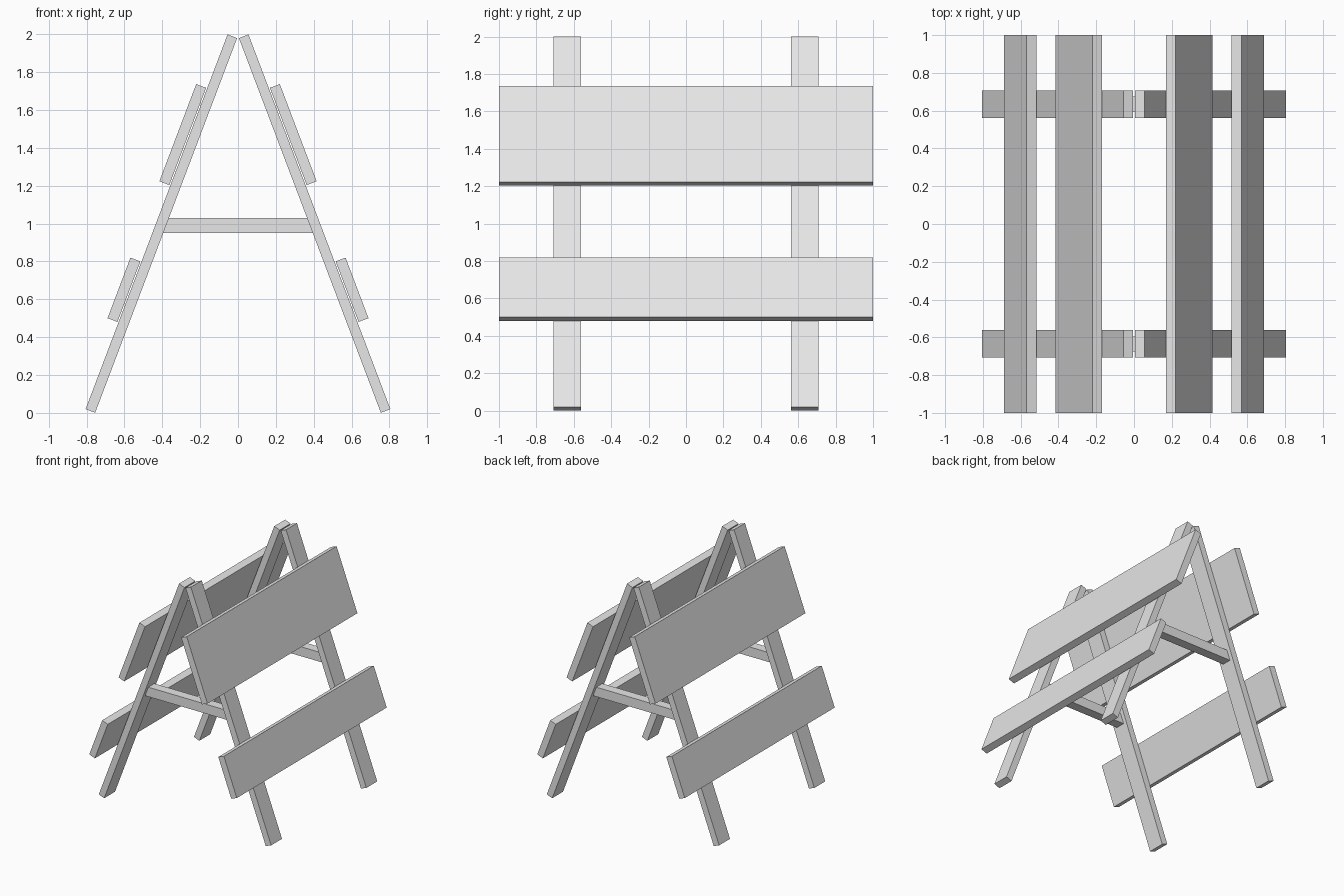
import bpy
from math import radians
from mathutils import Matrix, Vector

if "Cube" in bpy.data.objects:
    bpy.data.objects.remove(bpy.data.objects["Cube"])

TILT = radians(20.75)
LEG_LENGTH, LEG_THICK, LEG_WIDTH = 2.117, 0.054, 0.145
LEG_Y = 0.635

grey = bpy.data.materials.new("plain_grey")
grey.use_nodes = True
grey.diffuse_color = (0.8, 0.8, 0.8, 1)
grey.node_tree.nodes["Principled BSDF"].inputs["Base Color"].default_value = (0.8, 0.8, 0.8, 1)


def board(name, size, centre, tilt=0.0):
    """Rectangular board with its size baked into the mesh."""
    bpy.ops.mesh.primitive_cube_add(size=1)
    obj = bpy.context.object
    obj.name = name
    obj.data.transform(Matrix.Diagonal((*size, 1)))
    obj.location = centre
    obj.rotation_euler.y = tilt
    obj.data.materials.append(grey)
    return obj


for side, label in ((-1, "right"), (1, "left")):
    tilt = -side * TILT
    frame = Matrix.Translation((side * 0.405, 0, 1)) @ Matrix.Rotation(tilt, 4, "Y")

    # Leaning legs
    for y, end in ((-LEG_Y, "front"), (LEG_Y, "back")):
        board(f"{end}_{label}_leg", (LEG_THICK, LEG_WIDTH, LEG_LENGTH),
              frame @ Vector((0, y, 0)), tilt)

    # Long panels just clear of the outer leg faces
    for name, along, height in (("upper", 0.48, 0.549), ("lower", -0.397, 0.342)):
        board(f"{name}_{label}_panel", (0.056, 2, height),
              frame @ Vector((side * 0.061, 0, along)), tilt)

# Crossbars joining each pair of legs
for y, end in ((-LEG_Y, "front"), (LEG_Y, "back")):
    board(f"{end}_crossbar", (0.8, 0.08, 0.08), (0, y, 0.99))
